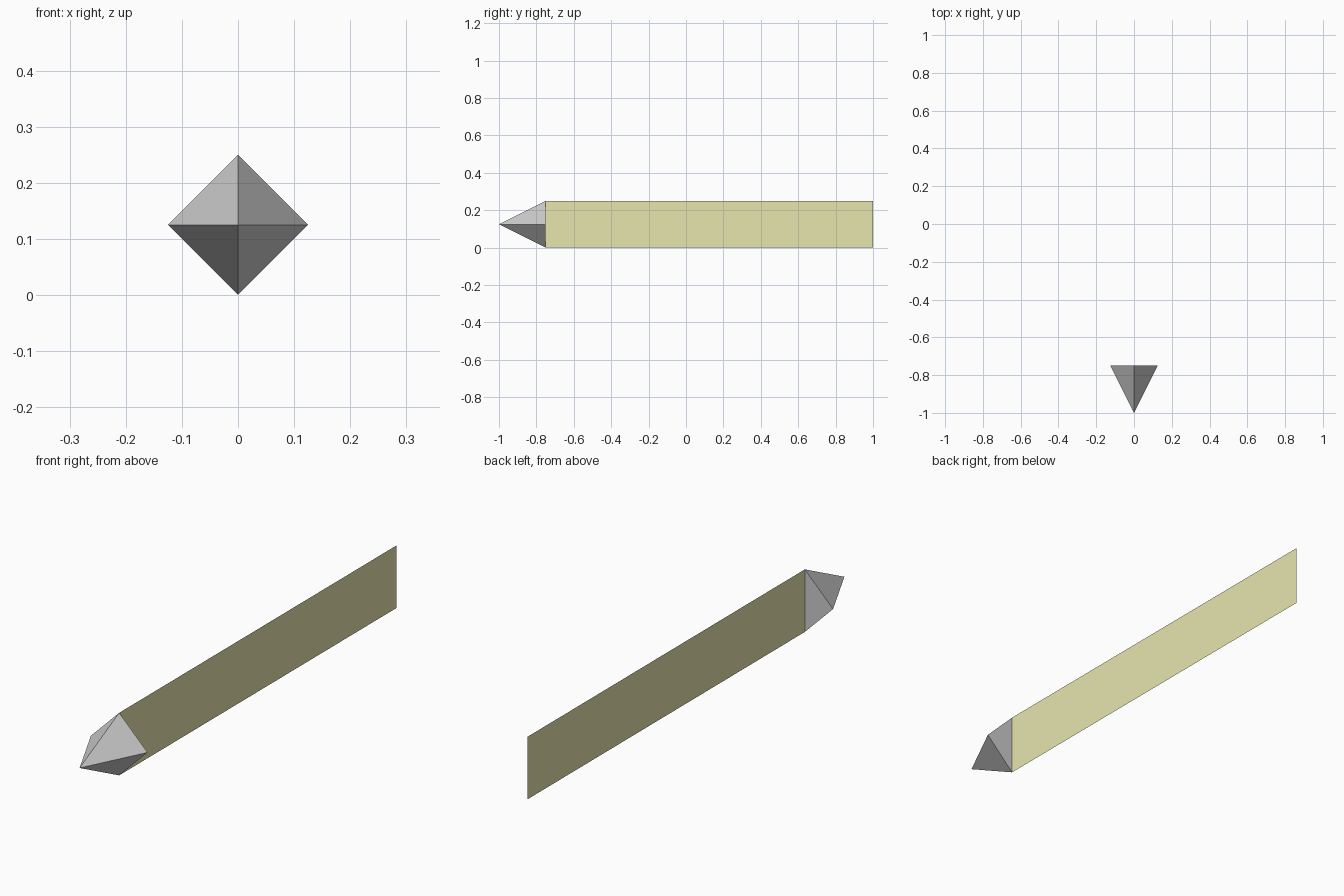
import bpy
from math import pi

if "Cube" in bpy.data.objects:
    bpy.data.objects.remove(bpy.data.objects["Cube"])

TIP, BASE, TAIL = -1.0, -0.75, 1.0
RADIUS = 0.125

# Pointed four-sided head, apex toward the front
bpy.ops.mesh.primitive_cone_add(
    vertices=4, radius1=RADIUS, radius2=0, depth=BASE - TIP,
    end_fill_type='NGON', rotation=(pi / 2, 0, 0),
    location=(0, (TIP + BASE) / 2, RADIUS))
bpy.context.object.name = "head"

# Thin upright tail strip
bpy.ops.mesh.primitive_plane_add(
    size=1, rotation=(0, pi / 2, 0), location=(0, (BASE + TAIL) / 2, RADIUS))
tail = bpy.context.object
tail.name = "tail_strip"
tail.scale = (2 * RADIUS, TAIL - BASE, 1)

mat = bpy.data.materials.new("yellow")
mat.diffuse_color = (0.8, 0.79, 0.43, 1)
mat.use_nodes = True
mat.node_tree.nodes["Principled BSDF"].inputs["Base Color"].default_value = mat.diffuse_color
tail.data.materials.append(mat)
